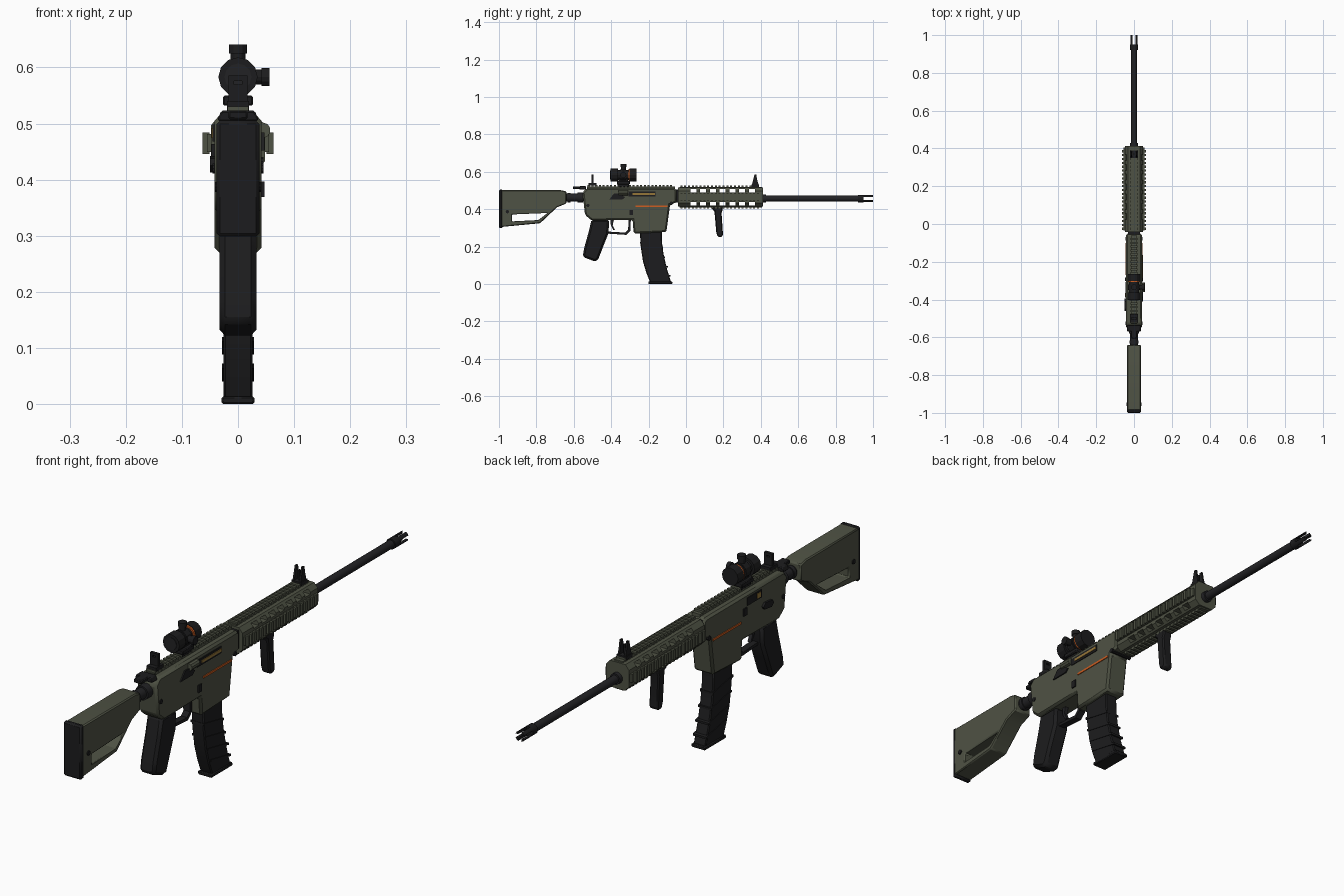
import bpy, bmesh, math
from mathutils import Matrix, Vector

cube = bpy.data.objects.get("Cube")
if cube:
    bpy.data.objects.remove(cube, do_unlink=True)


def material(name, rgb):
    m = bpy.data.materials.new(name)
    m.use_nodes = True
    color = (*rgb, 1)
    m.diffuse_color = color
    bsdf = m.node_tree.nodes["Principled BSDF"]
    bsdf.inputs["Base Color"].default_value = color
    bsdf.inputs["Roughness"].default_value = 0.7
    return m


GREEN = material("olive green", (0.078, 0.085, 0.058))
BLACK = material("matte black", (0.012, 0.012, 0.013))
STEEL = material("dark steel", (0.016, 0.016, 0.018))
ORANGE = material("orange", (0.62, 0.11, 0.015))
BRASS = material("brass", (0.3, 0.18, 0.04))


def finish(name, bm, mat, bevel=0):
    bmesh.ops.recalc_face_normals(bm, faces=bm.faces)
    me = bpy.data.meshes.new(name)
    bm.to_mesh(me)
    bm.free()
    ob = bpy.data.objects.new(name, me)
    bpy.context.collection.objects.link(ob)
    me.materials.append(mat)
    if bevel:
        mod = ob.modifiers.new("edge_bevel", 'BEVEL')
        mod.width = bevel
        mod.segments = 1
        mod.limit_method = 'ANGLE'
        mod.angle_limit = math.radians(35)
    return ob


def prism(name, pts, half, mat, bevel=0, axis='X'):
    """Outline extruded both ways: (y, z) points along X, or (x, z) points along Y."""
    bm = bmesh.new()
    lo, hi = (half if isinstance(half, tuple) else (-half, half))

    def place(p, d):
        return (d, *p) if axis == 'X' else (p[0], d, p[1])
    rings = [[bm.verts.new(place(p, d)) for p in pts] for d in (lo, hi)]
    for ring in rings:
        bm.faces.new(ring)
    for i in range(len(pts)):
        j = (i + 1) % len(pts)
        bm.faces.new((rings[0][i], rings[0][j], rings[1][j], rings[1][i]))
    return finish(name, bm, mat, bevel)


def boxes(name, items, mat, bevel=0):
    """One object from several (centre, size) blocks."""
    bm = bmesh.new()
    for c, s in items:
        bmesh.ops.create_cube(bm, size=1, matrix=Matrix.Translation(c) @ Matrix.Diagonal((*s, 1)))
    return finish(name, bm, mat, bevel)


def cylinders(name, axis, items, mat, segs=16):
    """One object from several (centre, radius, length) rods along an axis."""
    bm = bmesh.new()
    turn = Vector((0, 0, 1)).rotation_difference(Vector(axis)).to_matrix().to_4x4()
    for c, r, length in items:
        bmesh.ops.create_cone(bm, cap_ends=True, segments=segs, radius1=r, radius2=r, depth=length,
                              matrix=Matrix.Translation(c) @ turn)
    return finish(name, bm, mat)


def cut(ob, cutter, first=True):
    cutter.hide_render = True
    mod = ob.modifiers.new("cut", 'BOOLEAN')
    mod.operation = 'DIFFERENCE'
    mod.solver = 'EXACT'
    mod.object = cutter
    bpy.context.view_layer.objects.active = ob
    if first:
        bpy.ops.object.modifier_move_to_index(modifier=mod.name, index=0)
    bpy.ops.object.modifier_apply(modifier=mod.name)
    bpy.data.objects.remove(cutter, do_unlink=True)


X, Y, Z = (1, 0, 0), (0, 1, 0), (0, 0, 1)
BORE = 0.457

# Stock with a see-through opening, butt pad and cross pin
stock = prism("stock", [(-.99, .305), (-.78, .325), (-.69, .41), (-.64, .43), (-.64, .495),
                        (-.67, .502), (-.99, .502)], .037, GREEN, .007)
cut(stock, prism("stock_cutter", [(-.93, .335), (-.79, .342), (-.74, .38), (-.93, .372)], .1, GREEN))
boxes("butt_pad", [((0, -.99, .402), (.076, .02, .207))], BLACK, .006)
cylinders("stock_pin", X, [((0, -.955, .387), .009, .082)], BLACK, 10)
cylinders("buffer_tube", Y, [((0, -.595, .462), .021, .12), ((0, -.565, .462), .027, .03),
                             ((0, -.625, .462), .025, .015)], STEEL)

# Receiver with magazine well
prism("receiver", [(-.553, .49), (-.54, .37), (-.505, .34), (-.285, .343), (-.28, .27), (-.105, .278),
                   (-.085, .425), (-.05, .437), (-.05, .505), (-.065, .513), (-.53, .513)],
      .042, GREEN, .008)
boxes("receiver_rail", [((0, -.295, .515), (.034, .47, .014))]
      + [((0, -.52 + .02 * i, .524), (.038, .011, .012)) for i in range(23)], GREEN)
for x in (-1, 1):
    side = "left" if x > 0 else "right"
    boxes(side + "_stripe", [((x * .042, -.185, .416), (.006, .17, .008))], ORANGE)
    boxes(side + "_magazine_button", [((x * .043, -.293, .383 if x > 0 else .45), (.008, .02, .028))], BLACK)
cylinders("receiver_pins", X, [((0, -.525, .42), .009, .09), ((0, -.078, .432), .009, .09)], BLACK, 10)

# Ejection side
boxes("ejection_port", [((.042, -.235, .481), (.006, .145, .026))], BLACK)
boxes("bolt", [((.044, -.225, .481), (.007, .12, .01))], BRASS)
prism("port_deflector", [(-.41, .452), (-.34, .452), (-.325, .465), (-.36, .484), (-.385, .484)],
      (.03, .047), BLACK)
cylinders("forward_assist", Y, [((.044, -.335, .488), .014, .05)], GREEN, 10)
# Control side
boxes("bolt_window", [((-.042, -.35, .483), (.006, .085, .03))], BLACK)
boxes("window_latch", [((-.044, -.375, .483), (.006, .022, .018))], BRASS)
prism("selector", [(-.46, .425), (-.445, .413), (-.405, .418), (-.395, .43), (-.41, .442), (-.45, .438)],
      (-.05, -.03), BLACK)

# Charging handle
prism("charging_handle", [(-.037, -.01), (.037, -.01), (.03, .008), (-.03, .008)],
      (-.57, -.535), BLACK, .003, 'Y').location.z = .515
boxes("charging_latch", [((0, -.575, .515), (.034, .06, .015))], BLACK, .003)

# Pistol grip
prism("pistol_grip", [(-.505, .345), (-.41, .345), (-.415, .27), (-.437, .215), (-.472, .125), (-.49, .122),
                      (-.552, .145), (-.545, .19), (-.52, .28)], .033, BLACK, .01)
# Trigger guard and trigger
prism("trigger_guard", [(-.425, .27), (-.32, .263), (-.297, .285), (-.295, .346), (-.308, .346),
                        (-.309, .291), (-.325, .275), (-.425, .281)], .013, BLACK)
prism("trigger", [(-.405, .346), (-.385, .346), (-.392, .315), (-.38, .29), (-.39, .29), (-.402, .315)],
      .007, STEEL)

# Curved magazine with ribs and base plate
prism("magazine", [(-.247, .29), (-.13, .29), (-.128, .22), (-.12, .16), (-.103, .085), (-.08, .01),
                   (-.192, .01), (-.212, .06), (-.23, .12), (-.242, .2)], .026, BLACK, .004)
for i, (y0, y1, z) in enumerate([(-.246, -.124, .205), (-.235, -.112, .15), (-.22, -.096, .1), (-.204, -.082, .052)]):
    prism("magazine_rib_%d" % i, [(y0, z + .012), (y1, z - .012), (y1, z - .004), (y0, z + .02)],
          .0285, BLACK)
boxes("magazine_base", [((0, -.137, .007), (.058, .128, .014))], BLACK, .003)

# Handguard with two rows of through slots
outline = [(-.03, .415), (.03, .415), (.048, .433), (.048, .497), (.033, .515), (-.033, .515), (-.048, .497), (-.048, .433)]
guard = prism("handguard", outline, (-.042, .412), GREEN, 0, 'Y')
slots = [((0, .04 + .052 * i, z), (.2, .032, .018)) for i in range(7) for z in (.43, .499)]
cut(guard, boxes("slot_cutter", slots, GREEN))
teeth = [-.025 + .0205 * i for i in range(21)]
boxes("top_rail", [((0, .185, .516), (.034, .44, .008))]
      + [((0, y, .52), (.038, .011, .013)) for y in teeth], GREEN)
boxes("bottom_rail", [((0, .185, .414), (.034, .44, .008))]
      + [((0, y, .41), (.038, .011, .012)) for y in teeth], GREEN)
for x in (-1, 1):
    boxes(("left" if x > 0 else "right") + "_side_rail", [((x * .049, .185, .465), (.012, .44, .032))]
          + [((x * .057, y, .465), (.012, .011, .038)) for y in teeth], GREEN)
boxes("handguard_joint", [((0, -.046, .47), (.066, .02, .07))], BLACK)

# Foregrip
prism("foregrip", [(.14, .412), (.195, .412), (.195, .395), (.19, .38), (.198, .26), (.188, .25),
                   (.17, .252), (.162, .275), (.152, .39), (.14, .398)], .019, BLACK, .005)

# Barrel and slotted muzzle
cylinders("barrel", Y, [((0, .66, BORE), .0155, .56), ((0, .418, BORE), .021, .02)], STEEL)
muzzle = cylinders("muzzle", Y, [((0, .96, BORE), .02, .08)], BLACK)
cut(muzzle, boxes("muzzle_slot_a", [((0, .98, BORE), (.015, .06, .1))], BLACK))
cut(muzzle, boxes("muzzle_slot_b", [((0, .98, BORE), (.1, .06, .015))], BLACK))

# Optic with turrets and mount
SZ = .583
cylinders("scope_body", Y, [((0, -.335, SZ), .026, .125), ((0, -.383, SZ), .035, .04), ((0, -.283, SZ), .034, .036),
                            ((0, -.335, SZ), .031, .03)], BLACK, 12)
cylinders("scope_ring", Y, [((0, -.304, SZ), .032, .008)], ORANGE, 12)
cylinders("scope_lens", Y, [((0, -.335, SZ), .024, .14)], STEEL, 12)
cylinders("top_turret", Z, [((0, -.335, .615), .013, .04), ((0, -.335, .633), .016, .016)], BLACK, 12)
cylinders("side_turret", X, [((.036, -.335, SZ), .013, .03), ((.049, -.335, SZ), .016, .014)], BLACK, 12)
boxes("scope_mount", [((0, -.335, .541), (.054, .07, .018)), ((0, -.335, .556), (.03, .05, .03)),
                      ((0, -.335, .527), (.04, .06, .016))], BLACK, .003)

# Rear sight
boxes("rear_sight", [((0, -.5, .533), (.04, .045, .014)), ((-.012, -.5, .56), (.01, .012, .05)),
                     ((.012, -.5, .56), (.01, .012, .05)), ((0, -.5, .581), (.034, .012, .01)),
                     ((0, -.5, .555), (.02, .01, .03))], BLACK)
# Front sight
boxes("front_sight", [((0, .37, .526), (.04, .04, .014)), ((0, .37, .55), (.006, .006, .04))], BLACK)
for x in (-1, 1):
    ear = sorted((x * .01, x * .017))
    prism(("left" if x > 0 else "right") + "_sight_ear",
          [(.352, .53), (.388, .53), (.38, .56), (.376, .585), (.366, .585), (.36, .56)], tuple(ear), BLACK)

# Smooth round parts, keep edges sharp
for ob in bpy.context.scene.objects:
    ob.select_set(ob.type == 'MESH')
bpy.context.view_layer.objects.active = guard
bpy.ops.object.shade_smooth_by_angle(angle=math.radians(25))
